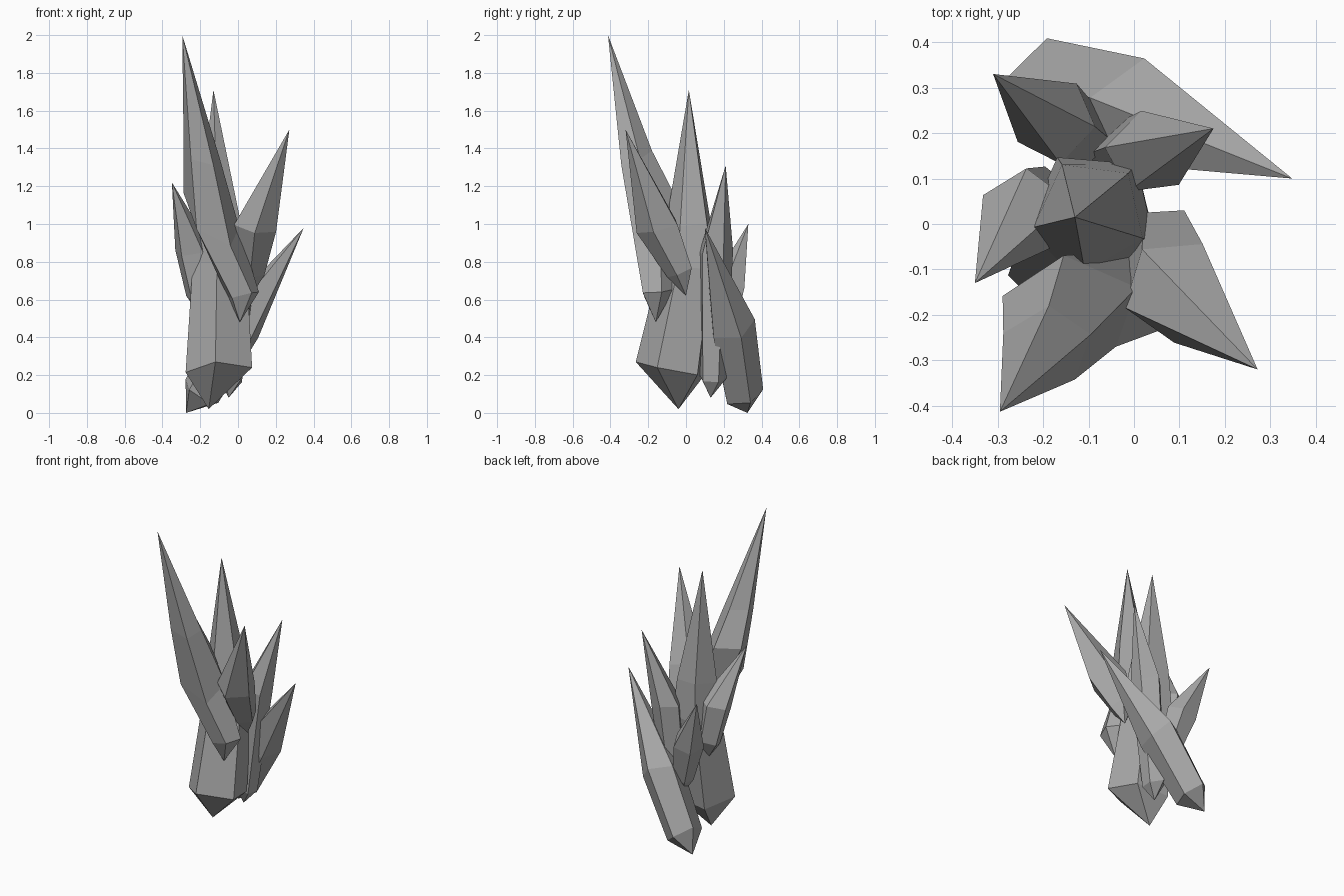
import bpy, bmesh, math, random
from mathutils import Vector

if "Cube" in bpy.data.objects:
    bpy.data.objects.remove(bpy.data.objects["Cube"])

random.seed(4)
stone = bpy.data.materials.new("dark_stone")
stone.diffuse_color = (0.4, 0.4, 0.4, 1)
stone.use_nodes = True
stone.node_tree.nodes["Principled BSDF"].inputs["Base Color"].default_value = stone.diffuse_color


def crystal(name, base, rings, tip, turn=0, sides=5):
    """Faceted shard: blunt root point, rings (centre, radius, tilt), sharp tip.
    tilt raises ring corners per unit of x / y offset."""
    base, tip = Vector(base), Vector(tip)
    axis = (tip - base).normalized()
    u = (Vector((1, 0, 0)) - axis * axis.x).normalized()
    v = axis.cross(u)
    bm = bmesh.new()
    loops = []
    for centre, radius, tilt in rings:
        loop = []
        for i in range(sides):
            a = math.radians(turn) + math.tau * i / sides
            off = (u * math.cos(a) + v * math.sin(a)) * radius * random.uniform(1.0, 1.08)
            lift = off.x * tilt[0] + off.y * tilt[1] + radius * random.uniform(-0.15, 0.15)
            loop.append(bm.verts.new(Vector(centre) + off + axis * lift))
        loops.append(loop)
    root, point = bm.verts.new(base), bm.verts.new(tip)
    for i in range(sides):
        j = (i + 1) % sides
        bm.faces.new((root, loops[0][j], loops[0][i]))
        for lo, hi in zip(loops, loops[1:]):
            bm.faces.new((lo[i], lo[j], hi[j], hi[i]))
        bm.faces.new((loops[-1][i], loops[-1][j], point))
    bmesh.ops.recalc_face_normals(bm, faces=bm.faces)
    mesh = bpy.data.meshes.new(name)
    bm.to_mesh(mesh)
    bm.free()
    mesh.materials.append(stone)
    bpy.context.collection.objects.link(bpy.data.objects.new(name, mesh))


flat = (0, 0)
# Central trunk crystal
crystal("central_crystal", (-0.155, -0.04, 0.02),
        [((-0.10, -0.075, 0.23), 0.18, (0.1, -0.1)),
         ((-0.095, 0.02, 0.78), 0.145, flat),
         ((-0.095, 0.02, 1.0), 0.12, flat)],
        (-0.13, 0.015, 1.71), 48)
# Tallest crystal, leaning to the front left
crystal("tall_front_crystal", (0.01, -0.16, 0.48),
        [((0.025, -0.15, 0.63), 0.085, flat),
         ((-0.14, -0.185, 1.04), 0.13, (-0.9, 0.9)),
         ((-0.19, -0.27, 1.36), 0.09, (-0.5, 0.2))],
        (-0.295, -0.413, 2.0), 15)
# Front right crystal
crystal("front_right_crystal", (0.07, 0.0, 0.62),
        [((0.065, -0.03, 0.75), 0.075, flat), ((0.085, -0.14, 0.98), 0.115, flat)],
        (0.272, -0.32, 1.5), 54)
# Back right upright crystal
crystal("back_right_crystal", (-0.05, 0.13, 0.08),
        [((-0.04, 0.14, 0.18), 0.07, flat), ((0.03, 0.155, 0.85), 0.092, flat)],
        (0.175, 0.21, 1.31), 28)
# Left crystal
crystal("left_crystal", (-0.19, 0.05, 0.5),
        [((-0.2, 0.05, 0.63), 0.075, flat), ((-0.24, 0.03, 0.86), 0.095, flat)],
        (-0.35, -0.13, 1.22), 88)
# Low crystal crossing the back, strongly tilted
crystal("low_back_crystal", (-0.275, 0.325, 0.0),
        [((-0.195, 0.3, 0.105), 0.11, flat), ((0.01, 0.245, 0.46), 0.122, flat)],
        (0.348, 0.10, 0.98), 15)
# Small back left crystal
crystal("back_left_crystal", (-0.08, 0.17, 0.27),
        [((-0.11, 0.19, 0.42), 0.065, flat), ((-0.17, 0.225, 0.66), 0.092, flat)],
        (-0.31, 0.33, 1.0), 60)
